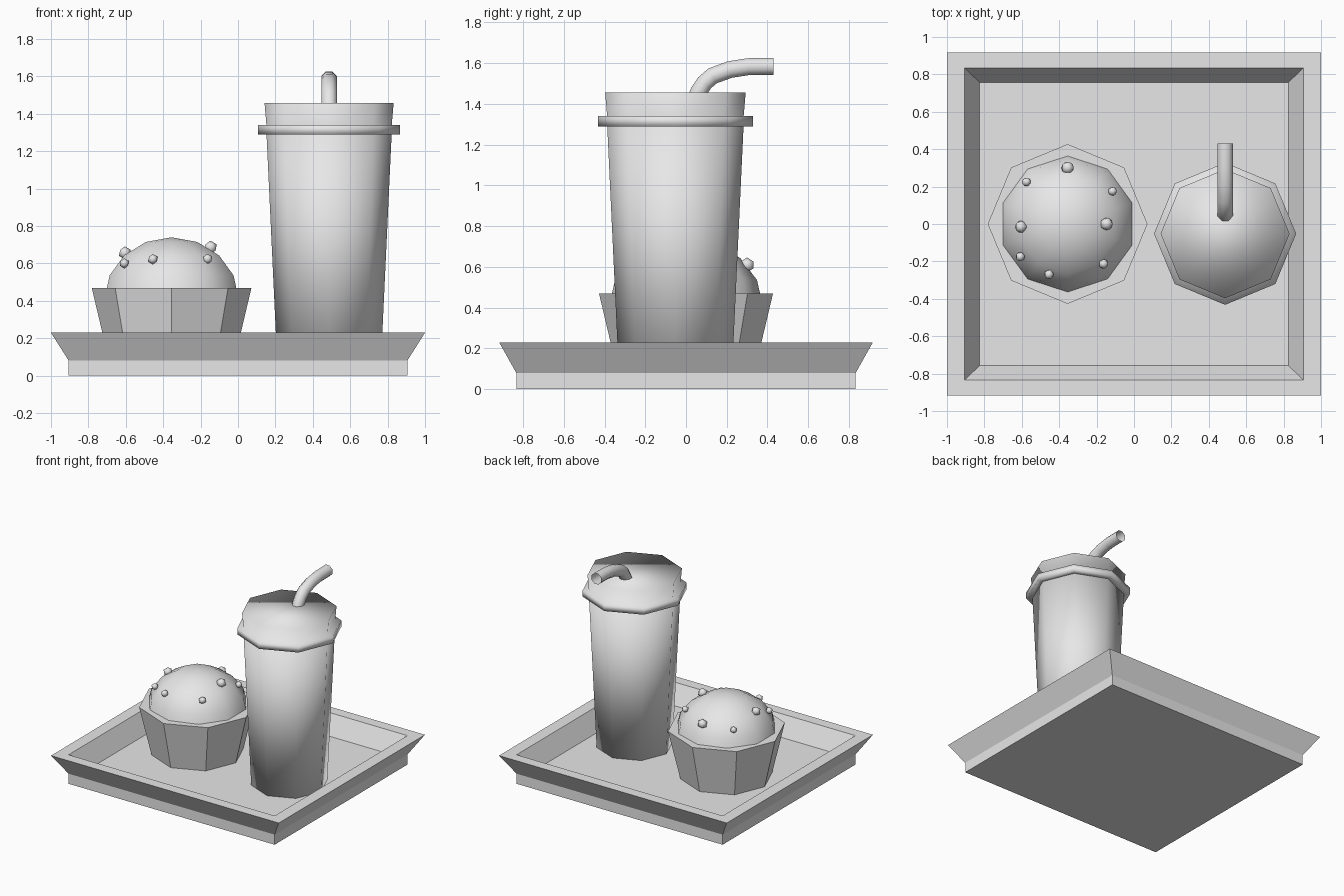
import bpy, bmesh
from math import sin, cos, pi, radians
from mathutils import Vector

cube = bpy.data.objects.get("Cube")
if cube:
    bpy.data.objects.remove(cube, do_unlink=True)

grey = bpy.data.materials.new("plain_grey")
grey.use_nodes = True
grey.diffuse_color = (0.8, 0.8, 0.8, 1)
for node in grey.node_tree.nodes:
    if node.type == 'BSDF_PRINCIPLED':
        node.inputs["Base Color"].default_value = grey.diffuse_color


def finish(name, bm, location=(0, 0, 0), smooth=False):
    """Turn a bmesh into a named grey object."""
    bmesh.ops.recalc_face_normals(bm, faces=bm.faces)
    for face in bm.faces:
        face.smooth = smooth
    mesh = bpy.data.meshes.new(name)
    bm.to_mesh(mesh)
    bm.free()
    mesh.materials.append(grey)
    obj = bpy.data.objects.new(name, mesh)
    obj.location = location
    bpy.context.collection.objects.link(obj)
    return obj


def loft(rings, capped=True):
    """Bridge successive rings of points, optionally closing both ends."""
    bm = bmesh.new()
    loops = [[bm.verts.new(p) for p in ring] for ring in rings]
    n = len(loops[0])
    for a, b in zip(loops, loops[1:]):
        for i in range(n):
            j = (i + 1) % n
            bm.faces.new((a[i], a[j], b[j], b[i]))
    if capped:
        bm.faces.new(loops[0])
        bm.faces.new(loops[-1])
    return bm


def lathe(profile, sides):
    """Rings of a turned shape from (radius, height) pairs."""
    return loft([[(r * cos(2 * pi * i / sides), r * sin(2 * pi * i / sides), z)
                  for i in range(sides)] for r, z in profile])


# Tray: straight foot, flared wall, flat rim, sloped inside, floor
FLOOR = 0.085
tray = [(0.905, 0.833, 0), (0.905, 0.833, 0.08), (1, 0.917, 0.23),
        (0.905, 0.833, 0.23), (0.825, 0.757, FLOOR)]
finish("tray", loft([[(-x, -y, z), (x, -y, z), (x, y, z), (-x, y, z)]
                     for x, y, z in tray]))

# Cup and lid, eight sided and smooth shaded
CUP = (0.487, -0.052, 0)
finish("cup", lathe([(0.278, FLOOR), (0.335, 1.3)], 8), CUP, True)
finish("lid", lathe([(0.335, 1.29), (0.38, 1.29), (0.38, 1.34),
                     (0.335, 1.34), (0.345, 1.457)], 8), CUP, True)

# Bent straw, an open eight-sided tube
path = [Vector((0, y, z)) for y, z in
        [(0.04, 1.4), (0.062, 1.46), (0.09, 1.503), (0.13, 1.538),
         (0.215, 1.569), (0.305, 1.583), (0.43, 1.585)]]
side = Vector((1, 0, 0))
rings = []
for k, p in enumerate(path):
    along = (path[min(k + 1, len(path) - 1)] - path[max(k - 1, 0)]).normalized()
    up = side.cross(along)
    turns = [radians(45 * i + 22.5) for i in range(8)]
    rings.append([p + 0.045 * (side * cos(t) + up * sin(t)) for t in turns])
finish("straw", loft(rings, capped=False), (CUP[0], 0, 0), True)

# Muffin case
MUFFIN = (-0.355, 0, 0)
finish("muffin_case", lathe([(0.336, FLOOR), (0.427, 0.47)], 8), MUFFIN)

# Domed muffin top
WIDE, TALL, BASE = 0.377, 0.33, 0.41
bm = bmesh.new()
bmesh.ops.create_uvsphere(bm, u_segments=10, v_segments=8, radius=1)
bmesh.ops.delete(bm, geom=[v for v in bm.verts if v.co.z < -0.01], context='VERTS')
bmesh.ops.scale(bm, vec=(WIDE, WIDE, TALL), verts=bm.verts)
finish("muffin_top", bm, (MUFFIN[0], 0, BASE), True)

# Chips scattered on the dome: offset from its middle, and size
chips = [(0, 0.3, 0.037), (-0.22, 0.225, 0.026), (0.24, 0.175, 0.026),
         (-0.25, -0.015, 0.035), (0.208, 0, 0.037), (-0.253, -0.175, 0.027),
         (-0.1, -0.27, 0.028), (0.192, -0.213, 0.028)]
for x, y, size in chips:
    height = BASE + TALL * max(0, 1 - (x * x + y * y) / WIDE ** 2) ** 0.5
    bm = bmesh.new()
    bmesh.ops.create_icosphere(bm, subdivisions=1, radius=size)
    finish("chip", bm, (MUFFIN[0] + x, y, height), True)
